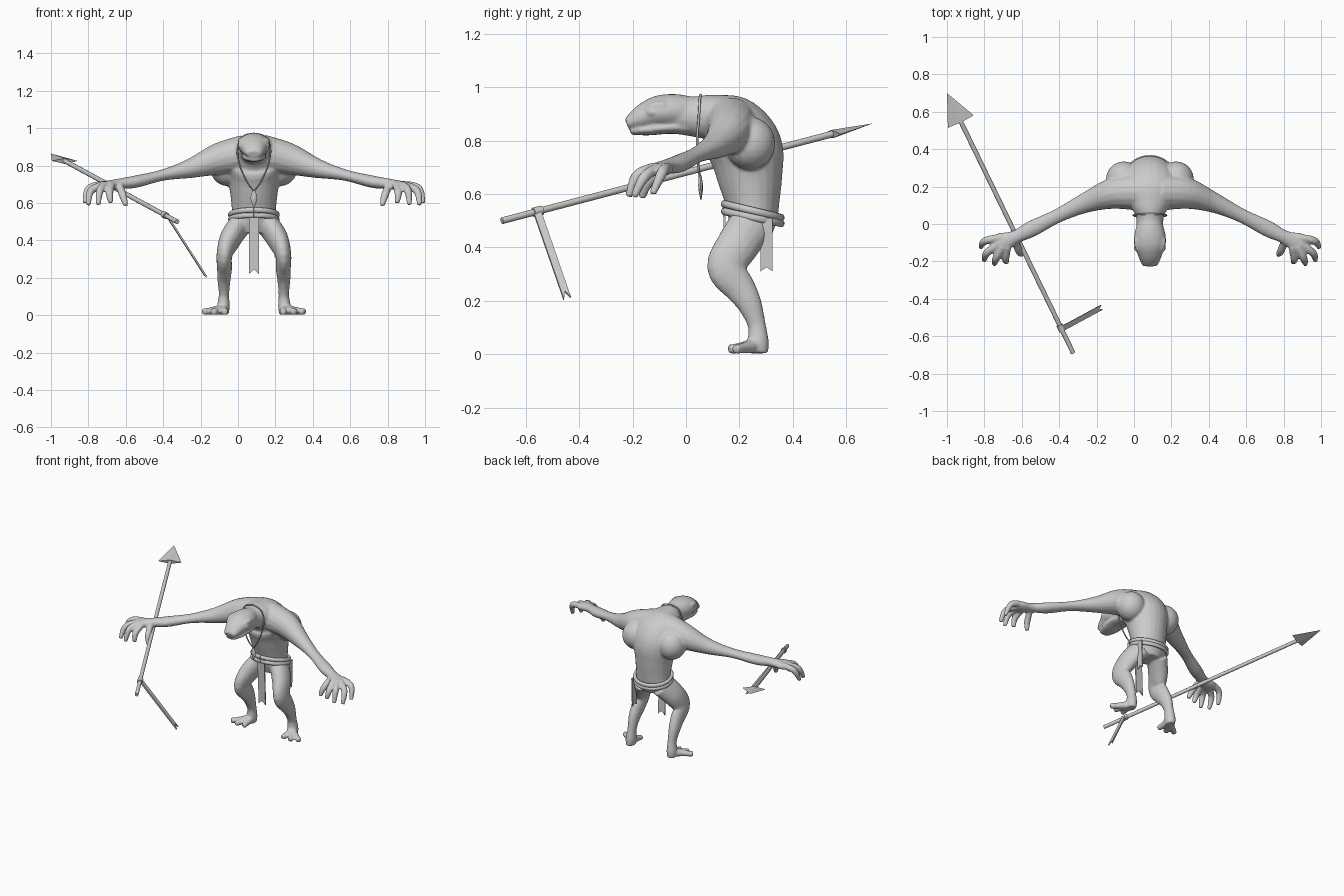
import bpy, bmesh, math
from mathutils import Vector as V

if "Cube" in bpy.data.objects:
    bpy.data.objects.remove(bpy.data.objects["Cube"])

CX = 0.085  # body centre line

clay = bpy.data.materials.new("plain grey")
clay.use_nodes = True
grey = (0.6, 0.6, 0.6, 1)
clay.diffuse_color = grey
clay.node_tree.nodes["Principled BSDF"].inputs["Base Color"].default_value = grey


def finish(name, bm, smooth=True):
    bmesh.ops.recalc_face_normals(bm, faces=bm.faces)
    mesh = bpy.data.meshes.new(name)
    bm.to_mesh(mesh)
    bm.free()
    mesh.materials.append(clay)
    obj = bpy.data.objects.new(name, mesh)
    bpy.context.collection.objects.link(obj)
    if smooth:
        bpy.ops.object.select_all(action='DESELECT')
        bpy.context.view_layer.objects.active = obj
        obj.select_set(True)
        bpy.ops.object.shade_smooth_by_angle(angle=math.radians(45))
    return obj


def spline(rows, steps):
    """Smoothly interpolate rows of numbers."""
    out = []
    for i in range(len(rows) - 1):
        p0, p1 = rows[max(i - 1, 0)], rows[i]
        p2, p3 = rows[i + 1], rows[min(i + 2, len(rows) - 1)]
        for k in range(steps):
            t = k / steps
            out.append([b + 0.5 * t * (c - a + t * (2 * a - 5 * b + 4 * c - d + t * (3 * (b - c) + d - a)))
                        for a, b, c, d in zip(p0, p1, p2, p3)])
    return out + [list(rows[-1])]


def tube(bm, rows, ref=(1, 0, 0), side=0, steps=5, sides=16):
    """Loft ellipses along rows of x, y, z, radius along ref, radius across.
    With side +1 or -1, x counts outwards from the body centre."""
    rows = [r if len(r) == 5 else (*r, r[3]) for r in rows]
    if side:
        rows = [(CX + side * r[0], *r[1:]) for r in rows]
    rows = spline(rows, steps)
    rings = []
    for i, r in enumerate(rows):
        t = (V(rows[min(i + 1, len(rows) - 1)][:3]) - V(rows[max(i - 1, 0)][:3])).normalized()
        a = V(ref)
        a = (a - t * a.dot(t)).normalized()
        b = t.cross(a)
        ring = []
        for k in range(sides):
            w = math.tau * k / sides
            ring.append(bm.verts.new(V(r[:3]) + a * r[3] * math.cos(w) + b * r[4] * math.sin(w)))
        rings.append(ring)
    for p, q in zip(rings, rings[1:]):
        for k in range(sides):
            bm.faces.new((p[k], p[k - 1], q[k - 1], q[k]))
    bm.faces.new(rings[0])
    bm.faces.new(rings[-1])


def ball(bm, centre, scale):
    for v in bmesh.ops.create_icosphere(bm, subdivisions=3, radius=1)["verts"]:
        v.co = V(centre) + V([c * s for c, s in zip(v.co, scale)])


def strip(name, top, bottom, wide, thick):
    """Flat hanging strip with a notched lower end."""
    bm = bmesh.new()
    top, bottom, wide, thick = V(top), V(bottom), V(wide), V(thick)
    notch = bottom + (top - bottom) * 0.08
    outline = [top - wide, top + wide, bottom + wide, notch, bottom - wide]
    face = bm.faces.new([bm.verts.new(p - thick) for p in outline])
    new = bmesh.ops.extrude_face_region(bm, geom=[face])["geom"]
    for v in new:
        if isinstance(v, bmesh.types.BMVert):
            v.co += thick * 2
    return finish(name, bm, False)


# Body: torso, skull, jaw, limbs fused into one skin
bm = bmesh.new()
tube(bm, [(CX, .25, .44, .08, .07), (CX, .25, .50, .118, .09), (CX, .25, .56, .118, .10),
          (CX, .24, .66, .128, .122), (CX, .222, .77, .15, .14), (CX, .17, .85, .16, .125),
          (CX, .10, .885, .11, .09), (CX, .04, .89, .075, .077), (CX, -.03, .895, .072, .07)],
     sides=24)
tube(bm, [(CX, .02, .905, .06, .06), (CX, -.04, .91, .08, .065), (CX, -.10, .908, .086, .062),
          (CX, -.15, .893, .07, .052), (CX, -.19, .876, .056, .038), (CX, -.222, .862, .04, .02)],
     sides=24)
tube(bm, [(CX, .02, .85, .055, .03), (CX, -.06, .85, .068, .024), (CX, -.14, .842, .06, .022),
          (CX, -.208, .836, .036, .014)])

for s in (1, -1):
    # eye, brow and shoulder blade
    ball(bm, (CX + s * .07, -.128, .907), (.016, .02, .014))
    tube(bm, [(.072, -.08, .935, .014), (.066, -.125, .93, .014), (.04, -.17, .905, .01)], side=s, ref=(0, 0, 1))
    ball(bm, (CX + s * .14, .24, .79), (.095, .095, .1))
    # arm and palm
    tube(bm, [(.05, .17, .865, .10), (.19, .165, .835, .085), (.34, .115, .785, .052, .055),
              (.49, .045, .749, .03, .038), (.63, -.025, .715, .033, .044), (.72, -.07, .703, .028, .036),
              (.79, -.10, .692, .026, .055), (.82, -.115, .688, .02, .05)], ref=(0, 0, 1), side=s)
    # fingers and thumb
    for a, b, c in (((.79, -.07, .70), (.88, -.09, .68), (.905, -.125, .60)),
                    ((.80, -.10, .70), (.872, -.155, .665), (.885, -.195, .59)),
                    ((.79, -.12, .70), (.823, -.185, .668), (.832, -.215, .59)),
                    ((.76, -.12, .70), (.772, -.185, .655), (.765, -.205, .60)),
                    ((.72, -.09, .695), (.70, -.145, .64), (.685, -.165, .585))):
        tube(bm, [(*a, .02), (*b, .021), (*c, .013)], ref=(s, 1, 0), side=s, sides=12)
    # leg
    tube(bm, [(.07, .25, .49, .06, .085), (.125, .195, .41, .058, .08), (.157, .15, .325, .043, .072),
              (.157, .20, .25, .04, .06), (.16, .237, .19, .035, .047), (.16, .265, .11, .028, .034),
              (.163, .27, .05, .034, .04), (.165, .27, .004, .03, .038)], side=s)
    # toes
    for tip in ((.272, .185), (.22, .162), (.155, .165)):
        mid = (.165 + (tip[0] - .165) * .55, .26 + (tip[1] - .26) * .55)
        tube(bm, [(.165, .26, .032, .03), (*mid, .024, .021), (*tip, .018, .018)], ref=(0, 0, 1), side=s, sides=12)

body = finish("body", bm)
skin = body.modifiers.new("skin", 'REMESH')
skin.mode = 'VOXEL'
skin.voxel_size = 0.007
skin.use_smooth_shade = True
relax = body.modifiers.new("relax", 'SMOOTH')
relax.factor = 0.5
relax.iterations = 5

# Two-strand belt
for name, front, back in (("upper_belt", .563, .512), ("lower_belt", .535, .49)):
    bm = bmesh.new()
    loop = []
    for k in range(17):
        w = math.tau * k / 16
        loop.append((CX + .127 * math.sin(w), .25 - .108 * math.cos(w),
                     (front + back) / 2 + (front - back) / 2 * math.cos(w), .014, .011))
    tube(bm, loop, ref=(0, 0, 1), sides=10)
    finish(name, bm)

# Hanging cloths
strip("front_cloth", (CX, .142, .55), (CX, .156, .22), (.027, 0, 0), (0, .004, 0))
strip("hip_cloth", (.205, .302, .51), (.2, .302, .31), (0, .023, 0), (.004, 0, 0))

# Neck cord and pendant
bm = bmesh.new()
half = [(0, .055, .972), (.06, .052, .955), (.088, .048, .89), (.075, .042, .80), (.035, .046, .71), (0, .052, .665)]
for s in (1, -1):
    tube(bm, [(*p, .0045) for p in half], ref=(0, 1, 0), side=s, sides=8)
finish("neck_cord", bm)
bm = bmesh.new()
tube(bm, [(CX, .053, .67, .005), (CX, .055, .625, .018, .009), (CX, .056, .578, .002)], sides=8)
finish("pendant", bm)

# Spear: shaft, flat head, binding and streamer
tail, tip = V((-.325, -.69, .5)), V((-1, .70, .865))
aim = (tip - tail).normalized()
flat = aim.cross(V((0, 0, 1))).normalized()
rise = flat.cross(aim)


def rod(name, start, end, radius):
    bm = bmesh.new()
    tube(bm, [(*(tail + (tip - tail) * t), radius) for t in (start, end)], steps=2, sides=12)
    return finish(name, bm)


rod("spear_shaft", 0, .9, .0125)
rod("spear_binding", .085, .108, .018)

bm = bmesh.new()
neck = tail + (tip - tail) * .89
point = bm.verts.new(tip)
rim = [bm.verts.new(neck + d) for d in (flat * .077, rise * .016, flat * -.077, rise * -.016)]
for k in range(4):
    bm.faces.new((rim[k - 1], rim[k], point))
bm.faces.new(rim)
finish("spear_head", bm, False)

strip("spear_streamer", (-.385, -.56, .54), (-.172, -.445, .208), (-.004, .013, .004), (.004, .001, .003))
